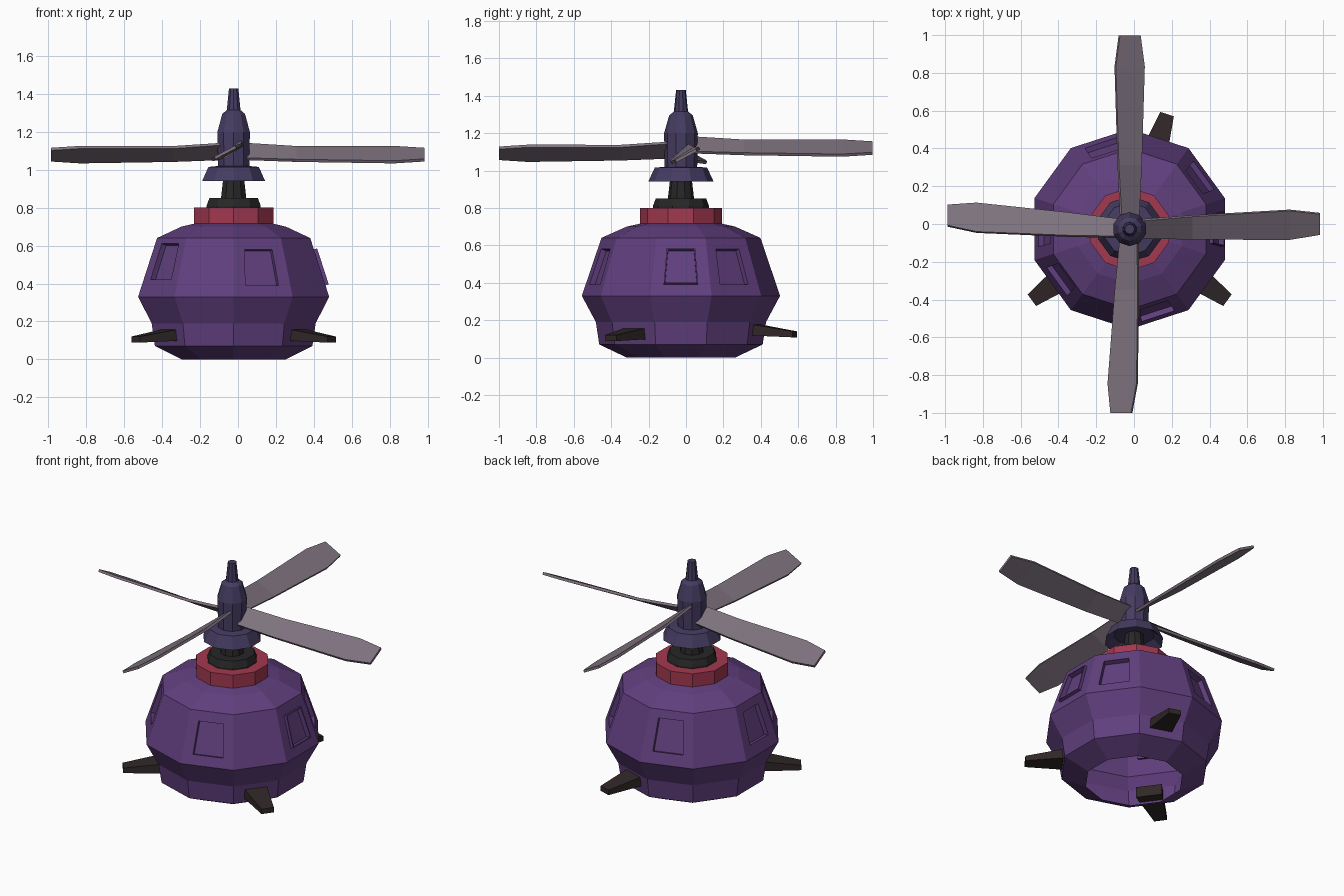
import bpy, bmesh
from math import sin, cos, radians, atan2
from mathutils import Vector, Matrix

if "Cube" in bpy.data.objects:
    bpy.data.objects.remove(bpy.data.objects["Cube"])

CX, CY = -0.023, -0.027   # main axis of body and rotor
SIDES = 10


def material(name, rgb):
    m = bpy.data.materials.new(name)
    m.diffuse_color = (*rgb, 1)
    m.use_nodes = True
    m.node_tree.nodes["Principled BSDF"].inputs["Base Color"].default_value = m.diffuse_color
    return m


PURPLE = material("purple", (0.12, 0.05, 0.21))
RED = material("red", (0.36, 0.04, 0.08))
BLACK = material("black", (0.02, 0.02, 0.02))
INDIGO = material("indigo", (0.06, 0.045, 0.12))
GREY = material("blade_grey", (0.21, 0.17, 0.21))
BROWN = material("dark_brown", (0.03, 0.02, 0.02))


def finish(bm, name, mat, matrix=None):
    mesh = bpy.data.meshes.new(name)
    bm.to_mesh(mesh)
    bm.free()
    mesh.materials.append(mat)
    ob = bpy.data.objects.new(name, mesh)
    ob.matrix_world = matrix or Matrix.Translation((CX, CY, 0))
    bpy.context.collection.objects.link(ob)
    return ob


def loft(rings, cap=(True, True)):
    """Skin a list of rings (bottom to top, counter-clockwise) into a bmesh."""
    bm = bmesh.new()
    vs = [[bm.verts.new(p) for p in ring] for ring in rings]
    n = len(rings[0])
    for a, b in zip(vs, vs[1:]):
        for i in range(n):
            j = (i + 1) % n
            bm.faces.new((a[i], a[j], b[j], b[i]))
    if cap[0]:
        bm.faces.new(vs[0][::-1])
    if cap[1]:
        bm.faces.new(vs[-1])
    bm.normal_update()
    return bm


def lathe(profile, cap=(True, True)):
    angles = [radians(18 + 360 / SIDES * i) for i in range(SIDES)]
    return loft([[(r * cos(a), r * sin(a), z) for a in angles]
                 for r, z in profile], cap)


def push(bm, face, dist):
    n = face.normal.copy()
    new = bmesh.ops.extrude_discrete_faces(bm, faces=[face])["faces"][0]
    bmesh.ops.translate(bm, verts=new.verts, vec=n * dist)
    bm.normal_update()
    return new


# Faceted pot body, open underneath
body = lathe([(0.29, 0), (0.437, 0.07), (0.455, 0.19), (0.53, 0.33),
              (0.425, 0.64), (0.29, 0.70), (0.2, 0.72)], (False, True))


def add_window(bm, deg, lift, rim):
    a = radians(deg)
    out, side = Vector((cos(a), sin(a), 0)), Vector((-sin(a), cos(a), 0))
    face = next(f for f in bm.faces
                if len(f.verts) == 4
                and 0.45 < f.calc_center_median().z < 0.52
                and f.calc_center_median().normalized().dot(out) > 0.6
                and abs(f.calc_center_median().dot(side)) < 0.02)
    bmesh.ops.inset_individual(bm, faces=[face], thickness=0.04)
    mid = face.calc_center_median()
    for v in face.verts:
        top = v.co.z > mid.z
        s = 1 if v.co.dot(side) > 0 else -1
        z = (0.58 if top else 0.39) + lift
        r = 0.504 - 0.1 * (z - 0.33) / 0.31
        v.co = out * r + side * (s * (0.076 if top else 0.092)) + Vector((0, 0, z))
    bm.normal_update()
    if rim:
        face = push(bm, face, 0.018)
        bmesh.ops.inset_individual(bm, faces=[face], thickness=0.01)
    push(bm, face, -0.03)


# Six recessed windows
for deg, lift, rim in ((0, 0, True), (36, 0, False), (108, 0.01, False),
                       (180, 0.01, False), (216, 0.03, False), (288, 0, False)):
    add_window(body, deg, lift, rim)
finish(body, "body", PURPLE)

# Collar, bearing and mast
finish(lathe([(0.22, 0.70), (0.22, 0.80), (0.14, 0.80)]), "collar", RED)
finish(lathe([(0.15, 0.78), (0.15, 0.81), (0.135, 0.85), (0.07, 0.85),
              (0.055, 0.98)]), "mast", BLACK)

# Hub with flared skirt and spike
finish(lathe([(0.05, 0.985), (0.12, 0.985), (0.175, 0.94), (0.14, 1.015),
              (0.087, 1.02), (0.09, 1.20), (0.063, 1.295), (0.038, 1.315),
              (0.026, 1.43)]), "rotor_hub", INDIGO)

# Stub fins around the base
for i, (deg, dz) in enumerate(((72, 0.02), (216, 0), (324, 0))):
    rings = []
    for r, w, z0, z1 in ((0.36, 0.078, 0.10, 0.168), (0.64, 0.038, 0.088, 0.12)):
        rings.append([(r, -w, z0), (r, w, z0), (r, w, z1), (r, -w, z1)])
    finish(loft(rings), f"fin_{i + 1}", BROWN,
           Matrix.Translation((CX, CY, dz)) @ Matrix.Rotation(radians(deg), 4, 'Z'))

# Twisted rotor blades: heading, length, sideways tip drift, tip height
STATIONS = ((0.03, 0.06, 42), (0.33, 0.07, 30), (0.84, 0.086, 27), (1.0, 0.062, 28))
for i, (deg, length, drift, height) in enumerate(
        ((0, 1.008, 0.025, 1.08), (90, 1.025, 0.0, 1.12),
         (180, 0.965, -0.065, 1.08), (270, 0.973, -0.04, 1.092))):
    rings = []
    for t, half, pitch in STATIONS:
        p = radians(pitch)
        chord, thick = Vector((0, cos(p), sin(p))), Vector((0, -sin(p), cos(p)))
        mid = Vector((t * length, drift * t * 1.1,
                      height + 0.02 * max(0, 1 - t / 0.4)))
        rings.append([mid + chord * (half * s) + thick * (0.008 * k)
                      for s, k in ((-1, -1), (1, -1), (1, 1), (-1, 1))])
    finish(loft(rings), f"blade_{i + 1}", GREY,
           Matrix.Translation((CX, CY, 0)) @ Matrix.Rotation(radians(deg), 4, 'Z'))
